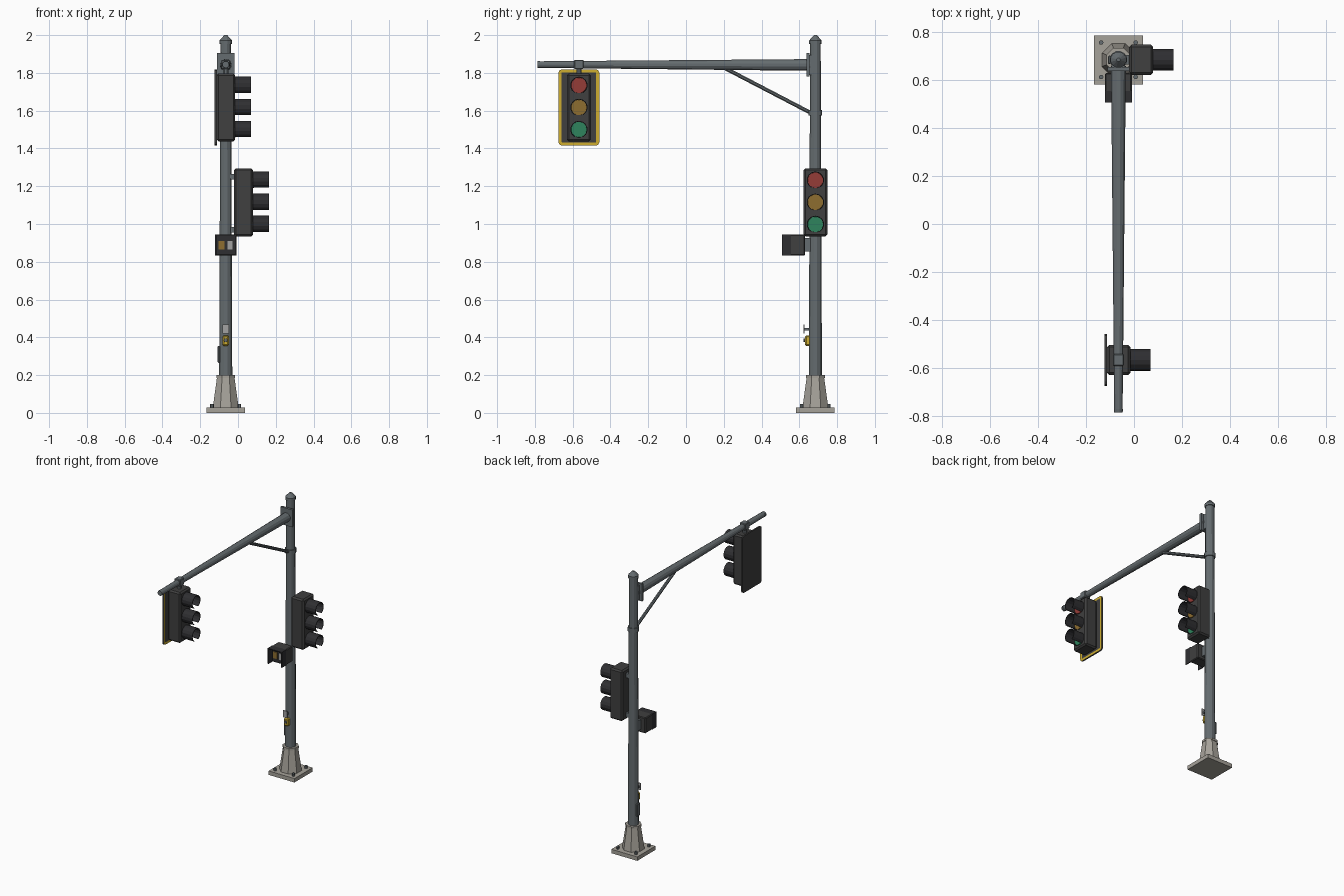
import bpy, bmesh
from math import radians, sin, cos, pi
from mathutils import Vector, Matrix

if "Cube" in bpy.data.objects:
    bpy.data.objects.remove(bpy.data.objects["Cube"])


def material(name, r, g, b):
    m = bpy.data.materials.new(name)
    m.use_nodes = True
    m.diffuse_color = (r, g, b, 1)
    m.node_tree.nodes["Principled BSDF"].inputs["Base Color"].default_value = (r, g, b, 1)
    return m


STEEL = material("steel grey", .13, .15, .16)
CONCRETE = material("warm concrete", .38, .36, .32)
HOUSING = material("housing charcoal", .05, .05, .05)
BLACK = material("visor black", .028, .028, .031)
RED = material("lens red", .3, .045, .038)
AMBER = material("lens amber", .27, .155, .03)
GREEN = material("lens green", .028, .23, .11)
YELLOW = material("safety yellow", .62, .42, .03)
PALE = material("pale grey", .36, .36, .36)

PX, PY = -.065, .685        # pole axis
AZ = 1.844                  # arm height


def make(name, bm, *mats):
    bmesh.ops.recalc_face_normals(bm, faces=bm.faces)
    mesh = bpy.data.meshes.new(name)
    bm.to_mesh(mesh)
    bm.free()
    obj = bpy.data.objects.new(name, mesh)
    bpy.context.collection.objects.link(obj)
    for m in mats:
        mesh.materials.append(m)
    return obj


def box(name, lo, hi, mat, bevel=0):
    lo, hi = Vector(lo), Vector(hi)
    bm = bmesh.new()
    size = Matrix.Diagonal((*(hi - lo), 1))
    bmesh.ops.create_cube(bm, size=1, matrix=Matrix.Translation((lo + hi) / 2) @ size)
    if bevel:
        bmesh.ops.bevel(bm, geom=bm.edges[:], offset=bevel, segments=1, affect='EDGES')
    return make(name, bm, mat)


def rod(name, a, b, r1, r2, mat, sides=12):
    """Straight or tapered rod with flat sides between two points."""
    a, b = Vector(a), Vector(b)
    turn = (b - a).to_track_quat('Z', 'Y').to_matrix().to_4x4()
    spin = Matrix.Rotation(pi / sides, 4, 'Z')
    bm = bmesh.new()
    bmesh.ops.create_cone(bm, cap_ends=True, segments=sides, radius1=r1, radius2=r2,
                          depth=(b - a).length,
                          matrix=Matrix.Translation((a + b) / 2) @ turn @ spin)
    return make(name, bm, mat)


def upright(name, z1, z2, r1, r2, mat, sides=12):
    return rod(name, (PX, PY, z1), (PX, PY, z2), r1, r2, mat, sides)


def visor(name, x, y, z, length=.086, r=.044, steps=12):
    """Tunnel hood along +x with a gap at the bottom."""
    bm = bmesh.new()
    rows = []
    for i in range(steps + 1):
        t = radians(-60 + 300 * i / steps)
        c = (y + r * cos(t), z + r * sin(t))
        rows.append([bm.verts.new((px, *c)) for px in (x, x + length)])
    for p, q in zip(rows, rows[1:]):
        bm.faces.new((p[0], p[1], q[1], q[0]))
    obj = make(name, bm, BLACK)
    s = obj.modifiers.new("thickness", 'SOLIDIFY')
    s.thickness = .004
    s.offset = 0


def signal_head(prefix, x1, x2, y, z):
    box(prefix + "_housing", (x1, y - .063, z - .18), (x2, y + .063, z + .18), HOUSING, .01)
    for label, mat, dz in (("red", RED, .117), ("amber", AMBER, 0), ("green", GREEN, -.117)):
        rod(f"{prefix}_{label}_lens", (x2 - .01, y, z + dz), (x2 + .006, y, z + dz),
            .043, .041, mat, 16)
        visor(f"{prefix}_{label}_visor", x2 - .002, y, z + dz)


# Footing
box("base_plate", (PX - .102, PY - .102, 0), (PX + .102, PY + .102, .028), CONCRETE)
upright("base_pedestal", .028, .188, .074, .05, CONCRETE, 8)
upright("base_lip", .186, .2, .054, .054, CONCRETE, 8)
for i in (-1, 1):
    for j in (-1, 1):
        x, y = PX + i * .072, PY + j * .072
        rod("anchor_bolt", (x, y, .026), (x, y, .046), .01, .01, STEEL, 6)

# Pole and cap
upright("pole", .19, 1.96, .036, .029, STEEL)
upright("cap_ring", 1.952, 1.972, .034, .034, STEEL)
upright("cap_cone", 1.972, 2.0, .034, .008, STEEL)
box("handhole_cover", (PX - .043, PY - .018, .265), (PX - .03, PY + .018, .355), STEEL, .004)

# Mast arm, flange and brace
rod("mast_arm", (PX, .66, AZ - .002), (PX, -.78, AZ), .032, .018, STEEL)
rod("arm_end_cap", (PX, -.772, AZ), (PX, -.787, AZ), .02, .018, STEEL)
box("arm_flange", (PX - .046, .638, 1.782), (PX + .046, .654, 1.905), STEEL)
box("flange_saddle", (PX - .028, .65, 1.79), (PX + .028, .68, 1.895), STEEL)
rod("brace", (PX, .21, 1.823), (PX, .665, 1.586), .011, .011, STEEL, 8)
upright("brace_collar", 1.574, 1.604, .037, .037, STEEL)

# Signal on the arm, with clamp and backplate
SY, SZ = -.567, 1.617
box("hanger_clamp", (PX - .023, SY - .025, 1.82), (PX + .023, SY + .025, 1.869), STEEL, .004)
rod("hanger_stem", (PX, SY, 1.785), (PX, SY, 1.825), .015, .015, STEEL, 8)
signal_head("arm_signal", -.113, -.015, SY, SZ)

bm = bmesh.new()
bmesh.ops.create_cube(bm, size=1, matrix=Matrix.Translation((-.118, SY, SZ))
                      @ Matrix.Diagonal((.011, .216, .404, 1)))
corners = [e for e in bm.edges if abs(e.verts[0].co.x - e.verts[1].co.x) > .005]
bmesh.ops.bevel(bm, geom=corners, offset=.018, segments=2, profile=.5, affect='EDGES')
bm.normal_update()
front = [f for f in bm.faces if f.normal.x > .9]
border = bmesh.ops.inset_region(bm, faces=front, thickness=.017)["faces"]
for f in border:
    f.material_index = 1
make("backplate", bm, HOUSING, YELLOW)

# Signal on the pole
signal_head("pole_signal", -.02, .08, PY, 1.115)
for z in (.97, 1.25):
    box("pole_signal_bracket", (PX + .01, PY - .02, z - .015), (-.015, PY + .02, z + .015), STEEL)

# Pedestrian signal with open-bottomed hood
W, Z1, Z2 = .056, .833, .944
box("walk_housing", (PX - W, .55, Z1), (PX + W, .63, Z2), HOUSING, .005)
box("walk_face", (PX - W + .008, .547, Z1 + .008), (PX + W - .008, .552, Z2 - .008), BLACK)
box("walk_hand_panel", (PX - .038, .543, .864), (PX - .006, .549, .911), AMBER)
box("walk_figure_panel", (PX + .009, .543, .864), (PX + .036, .549, .911), PALE)
box("walk_hood_top", (PX - W, .507, Z2 - .006), (PX + W, .556, Z2), BLACK)
for s in (-1, 1):
    x = PX + s * (W - .003)
    box("walk_hood_side", (x - .003, .507, Z1), (x + .003, .556, Z2), BLACK)
box("walk_bracket", (PX - .02, .625, .855), (PX + .02, .67, .925), STEEL)

# Crossing button and its sign
box("button_sign", (PX - .017, .622, .42), (PX + .017, .628, .468), PALE)
box("button_sign_mount", (PX - .008, .627, .435), (PX + .008, .66, .45), STEEL)
box("button_body", (PX - .017, .63, .355), (PX + .017, .66, .411), YELLOW, .007)
rod("button_push", (PX, .632, .385), (PX, .623, .385), .011, .009, STEEL, 10)
